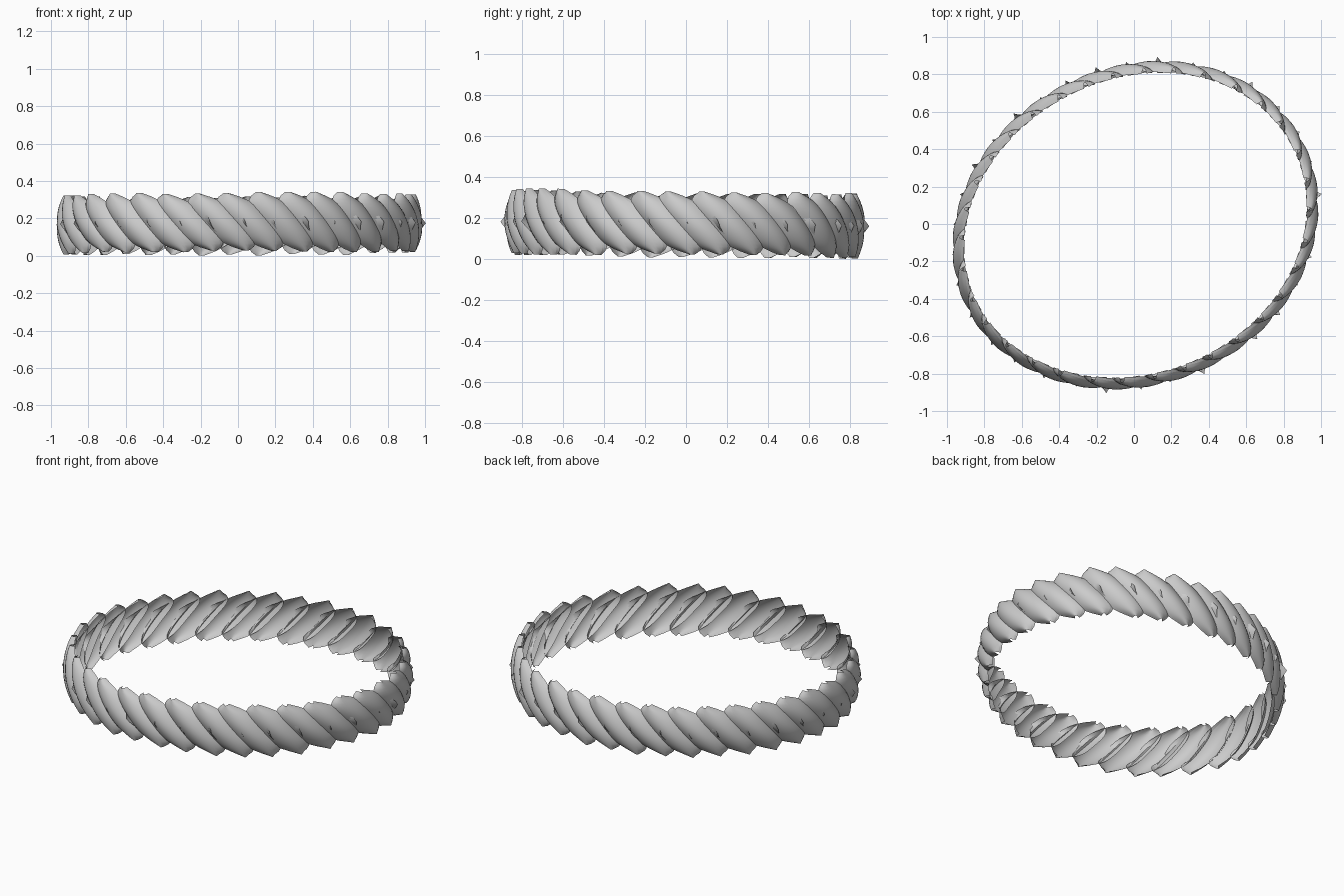
import bpy, bmesh, math, random
from mathutils import Vector

random.seed(4)
cube = bpy.data.objects.get("Cube")
if cube:
    bpy.data.objects.remove(cube, do_unlink=True)

# Single pale grey material
grey = bpy.data.materials.new("pale_grey")
grey.use_nodes = True
colour = (0.6, 0.6, 0.6, 1)
grey.diffuse_color = colour
grey.node_tree.nodes["Principled BSDF"].inputs["Base Color"].default_value = colour

MAJOR, MINOR, TURN = 0.98, 0.836, math.radians(22.5)
STRANDS = 34
MEAN_RADIUS = 0.91
FLAT_SIDE = math.radians(115)


def ring_point(arc, offset, z):
    """Point on the slightly tilted oval, pushed outward by offset."""
    phi = arc / MEAN_RADIUS
    a = phi + 0.039 * math.sin(2 * phi)
    p = Vector((MAJOR * math.cos(a), MINOR * math.sin(a), 0))
    n = Vector((MINOR * math.cos(a), MAJOR * math.sin(a), 0)).normalized()
    # the oval is a little flattened on its back right
    dent = 0.033 * max(0, math.cos(a - FLAT_SIDE)) ** 2
    p += n * (offset - dent)
    c, s = math.cos(TURN), math.sin(TURN)
    x, y = c * p.x - s * p.y, s * p.x + c * p.y
    return Vector((x, y, z + 0.17 - 0.013 * y + 0.006 * x))


def make_strand(index):
    """Slanted, arched shell with tapered tips and an upright barb on one edge."""
    bm = bmesh.new()
    rows, cols = 16, 10
    centre = index * math.tau * MEAN_RADIUS / STRANDS + random.uniform(-0.012, 0.012)
    height = random.uniform(0.15, 0.161)
    barb = random.uniform(0.05, 0.075)
    grid = []
    for i in range(rows + 1):
        t = 1 - 2 * i / rows
        half_width = 0.12 * (1 - 0.88 * t ** 4)
        row = []
        for j in range(cols + 1):
            u = 2 * j / cols - 1
            # barrel curve over the height, arch across the strand
            offset = 0.027 - 0.036 * t * t - 0.05 * u * u * (1 - 0.4 * t * t)
            arc = centre - 0.135 * t + half_width * u
            if j == cols:
                # barb: upright lip poking through the next strand
                lip = max(0, 1 - abs(t) / 0.6)
                offset += barb * lip
                arc += 0.1 * t * lip
            row.append(bm.verts.new(ring_point(arc, offset, height * t)))
        grid.append(row)
    for i in range(rows):
        for j in range(cols):
            bm.faces.new((grid[i][j], grid[i + 1][j],
                          grid[i + 1][j + 1], grid[i][j + 1]))
    for f in bm.faces:
        f.smooth = True
    # keep the barb crease sharp
    for i in range(rows):
        bm.edges.get((grid[i][cols - 1], grid[i + 1][cols - 1])).smooth = False
    name = f"strand_{index + 1:02d}"
    mesh = bpy.data.meshes.new(name)
    bm.to_mesh(mesh)
    bm.free()
    mesh.materials.append(grey)
    bpy.context.collection.objects.link(bpy.data.objects.new(name, mesh))


for k in range(STRANDS):
    make_strand(k)
